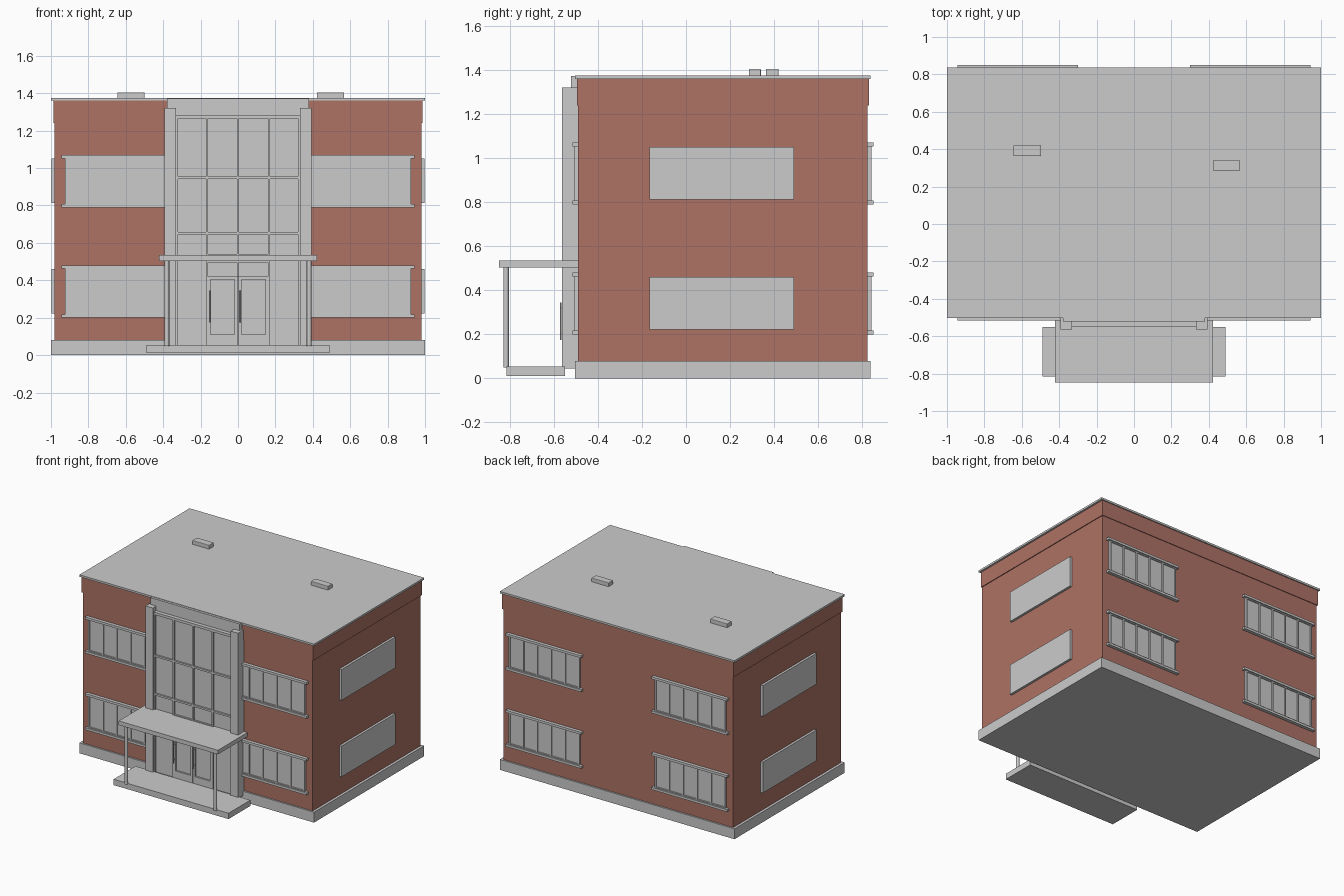
import bpy, bmesh
from mathutils import Vector, Matrix

if "Cube" in bpy.data.objects:
    bpy.data.objects.remove(bpy.data.objects["Cube"])

brick = bpy.data.materials.new("brick")
brick.diffuse_color = (0.42, 0.17, 0.13, 1)
brick.use_nodes = True
brick.node_tree.nodes["Principled BSDF"].inputs["Base Color"].default_value = brick.diffuse_color


def boxes(name, bounds, material=None, bevel=0):
    """One object made of boxes given as (x0, x1, y0, y1, z0, z1)."""
    bm = bmesh.new()
    for x0, x1, y0, y1, z0, z1 in bounds:
        size = Vector((x1 - x0, y1 - y0, z1 - z0))
        mid = Vector((x0 + x1, y0 + y1, z0 + z1)) / 2
        bmesh.ops.create_cube(bm, size=1, matrix=Matrix.Translation(mid) @ Matrix.Diagonal((*size, 1)))
    mesh = bpy.data.meshes.new(name)
    bm.to_mesh(mesh)
    bm.free()
    ob = bpy.data.objects.new(name, mesh)
    bpy.context.collection.objects.link(ob)
    if material:
        mesh.materials.append(material)
    if bevel:
        mod = ob.modifiers.new("bevel", 'BEVEL')
        mod.width, mod.segments = bevel, 2
    return ob


def post(name, x, y, z0, z1, radius):
    bpy.ops.mesh.primitive_cylinder_add(vertices=16, radius=radius, depth=z1 - z0,
                                        location=(x, y, (z0 + z1) / 2))
    ob = bpy.context.object
    ob.name = name
    bpy.ops.object.shade_smooth_by_angle()


# Building shell
boxes("base_plinth", [(-1, 1, -0.503, 0.838, 0, 0.08)])
boxes("brick_walls", [(-0.98, 0.98, -0.49, 0.825, 0.08, 1.24)], brick)
boxes("brick_parapet_band", [(-0.986, 0.986, -0.495, 0.83, 1.24, 1.36)], brick)
boxes("roof_slab", [(-1, 1, -0.503, 0.838, 1.36, 1.375)])
boxes("roof_vent_left", [(-0.645, -0.5, 0.363, 0.42, 1.37, 1.405)], bevel=0.004)
boxes("roof_vent_right", [(0.422, 0.568, 0.285, 0.34, 1.37, 1.405)], bevel=0.004)


# Five-pane window strips, front and back
def strip_window(name, cx, wall, out, z):
    def b(x0, x1, depth, z0, z1):
        ya, yb = sorted((wall - out * 0.01, wall + out * depth))
        return (cx + x0, cx + x1, ya, yb, z + z0, z + z1)
    w, pitch = 0.302, 0.1184
    parts = [b(-0.322, 0.322, 0.025, 0, 0.018),        # sill
             b(-0.322, 0.322, 0.025, 0.262, 0.28),     # lintel
             b(-w, w, 0.01, 0.018, 0.262),             # glass
             b(-w, w, 0.017, 0.018, 0.026),
             b(-w, w, 0.017, 0.254, 0.262)]
    for i in range(6):
        x = (i - 2.5) * pitch
        parts.append(b(x - 0.006, x + 0.006, 0.017, 0.018, 0.262))
    boxes(name, parts)


for floor, z in (("lower", 0.2), ("upper", 0.79)):
    for side, s in (("left", -1), ("right", 1)):
        strip_window(f"front_{floor}_{side}_window", s * 0.622, -0.49, -1, z)
        strip_window(f"back_{floor}_{side}_window", s * 0.622, 0.825, 1, z)
        x0, x1 = sorted((s * 0.97, s * 0.998))
        boxes(f"{side}_side_{floor}_window", [(x0, x1, -0.165, 0.49, z + 0.022, z + 0.26)])

# Entrance bay with pillars
boxes("entrance_backing", [(-0.38, 0.38, -0.522, -0.48, 0.045, 1.372)])
boxes("entrance_pillars", [(s * 0.363 - 0.031, s * 0.363 + 0.031, -0.563, -0.485, 0.045, 1.32)
                           for s in (-1, 1)])

# Glazed front: frame bars over recessed glass
bars = [(x - 0.006, x + 0.006, -0.551, -0.515, 0.05, 1.285) for x in (-0.327, -0.166, 0.166, 0.327)]
bars.append((-0.006, 0.006, -0.551, -0.515, 0.42, 1.285))
bars += [(-0.333, 0.333, -0.551, -0.515, z0, z1)
         for z0, z1 in ((1.265, 1.285), (0.942, 0.956), (0.645, 0.659))]
bars.append((-0.166, 0.166, -0.551, -0.515, 0.496, 0.54))
boxes("entrance_window_frame", bars)
boxes("entrance_glass", [(-0.33, 0.33, -0.538, -0.515, 0.05, 1.28)])

# Double doors with recessed panels and pull handles
for side, x, h in (("left", -0.083, -0.152), ("right", 0.083, 0.012)):
    fr = []
    for a, b, c, d in ((-0.08, -0.065, 0.05, 0.42), (0.065, 0.08, 0.05, 0.42),
                       (-0.065, 0.065, 0.05, 0.11), (-0.065, 0.065, 0.405, 0.42)):
        fr.append((x + a, x + b, -0.551, -0.53, c, d))
    boxes(f"{side}_door", fr)
    post(f"{side}_door_handle", h, -0.568, 0.175, 0.345, 0.004)
    boxes(f"{side}_door_handle_mounts", [(h - 0.003, h + 0.003, -0.568, -0.545, z - 0.003, z + 0.003)
                                         for z in (0.2, 0.32)])

# Porch step, canopy and posts
boxes("porch_step", [(-0.49, 0.49, -0.815, -0.55, 0.01, 0.055)])
boxes("porch_canopy", [(-0.423, 0.423, -0.848, -0.485, 0.503, 0.535)])
for side, s in (("left", -1), ("right", 1)):
    post(f"{side}_canopy_post", s * 0.38, -0.817, 0.05, 0.51, 0.0125)
